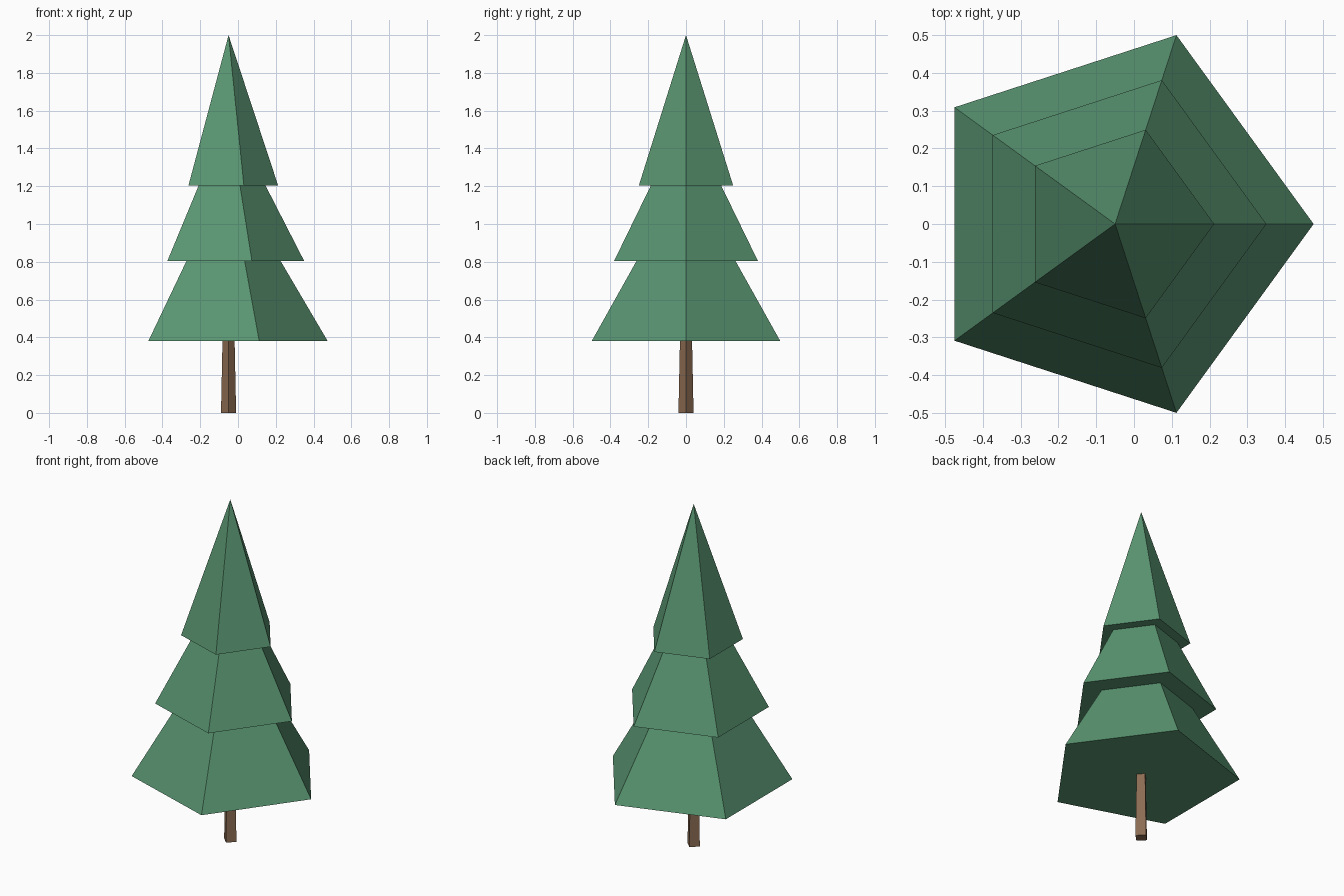
import bpy
import bmesh
from math import cos, sin, tau

cube = bpy.data.objects.get("Cube")
if cube:
    bpy.data.objects.remove(cube, do_unlink=True)

AXIS_X = -0.05  # the tree's axis


def make_material(name, rgb):
    mat = bpy.data.materials.new(name)
    mat.use_nodes = True
    color = (*rgb, 1.0)
    mat.diffuse_color = color
    bsdf = mat.node_tree.nodes["Principled BSDF"]
    bsdf.inputs["Base Color"].default_value = color
    bsdf.inputs["Roughness"].default_value = 0.9
    return mat


def lathe(name, profile, sides, mat):
    """Flat-sided closed solid from (radius, z) pairs, bottom to top."""
    bm = bmesh.new()
    rings = []
    for radius, z in profile:
        if radius == 0:
            rings.append([bm.verts.new((0, 0, z))] * sides)
        else:
            rings.append([bm.verts.new((radius * cos(tau * i / sides),
                                        radius * sin(tau * i / sides), z))
                          for i in range(sides)])
    for low, high in zip(rings, rings[1:]):
        for i in range(sides):
            j = (i + 1) % sides
            corners = dict.fromkeys((low[i], low[j], high[j], high[i]))
            bm.faces.new(list(corners))
    bm.faces.new(rings[0][::-1])
    if profile[-1][0] > 0:
        bm.faces.new(rings[-1])
    bmesh.ops.recalc_face_normals(bm, faces=bm.faces)
    mesh = bpy.data.meshes.new(name)
    bm.to_mesh(mesh)
    bm.free()
    mesh.materials.append(mat)
    obj = bpy.data.objects.new(name, mesh)
    obj.location.x = AXIS_X
    bpy.context.collection.objects.link(obj)
    return obj


green = make_material("needle green", (0.10, 0.30, 0.165))
brown = make_material("bark brown", (0.26, 0.15, 0.085))

# Four-sided tapering trunk
lathe("trunk", [(0.04, 0), (0.032, 0.385)], 4, brown)

# Three stacked five-sided tiers with flat undersides
foliage = [(0.525, 0.38), (0.275, 0.805),
           (0.40, 0.805), (0.195, 1.205),
           (0.262, 1.205), (0, 2.0)]
lathe("foliage", foliage, 5, green)
